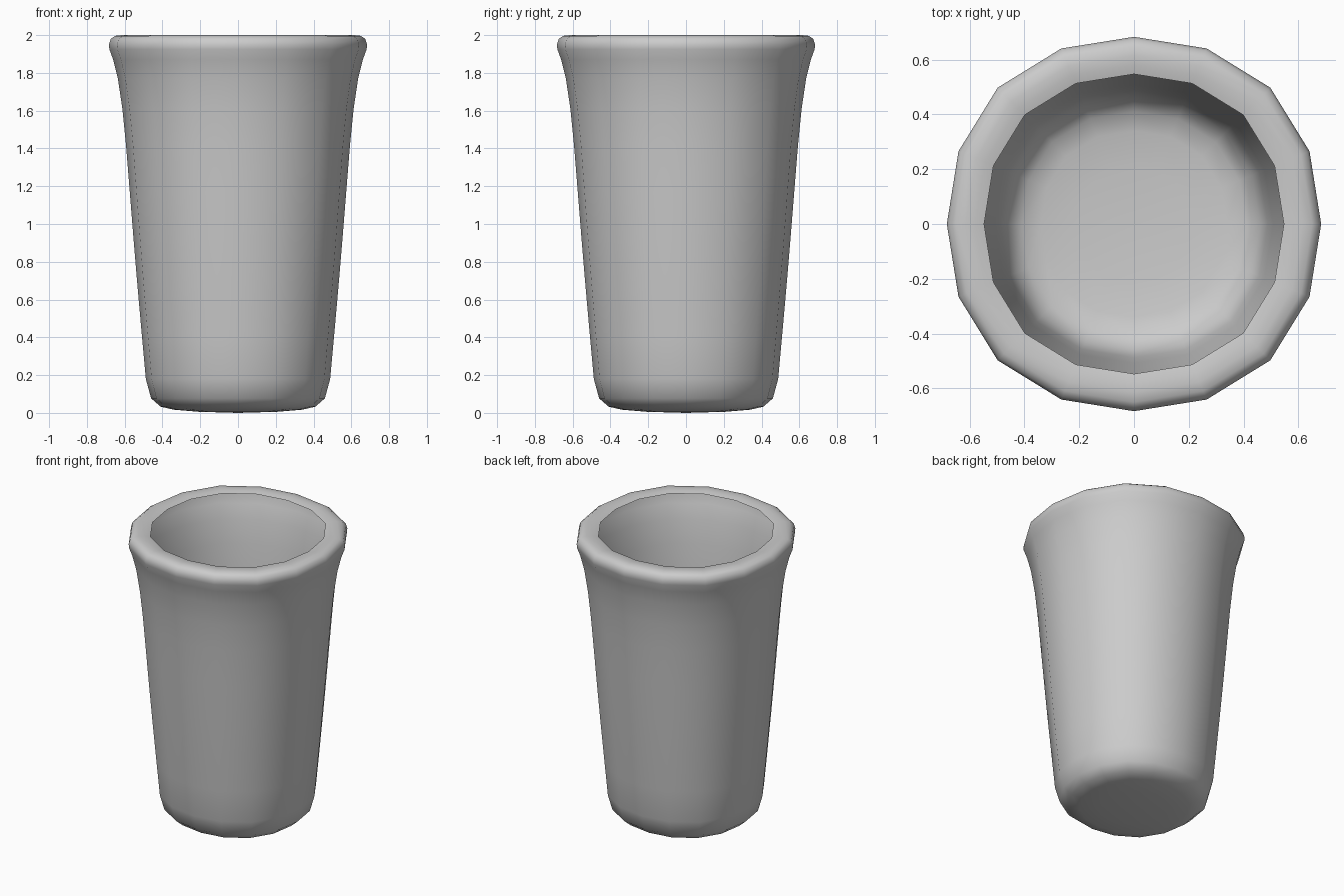
import bpy, bmesh, math

if "Cube" in bpy.data.objects:
    bpy.data.objects.remove(bpy.data.objects["Cube"])

SIDES = 16

# Half profile (radius, height): underside, thin flared wall, rolled-in rim
profile = [
    (0.00, 0.00), (0.21, 0.006), (0.34, 0.017), (0.41, 0.033), (0.46, 0.077),
    (0.488, 0.18), (0.508, 0.40), (0.532, 0.67), (0.553, 0.92), (0.573, 1.17),
    (0.593, 1.42), (0.612, 1.61), (0.636, 1.77), (0.661, 1.87), (0.681, 1.925),
    (0.683, 1.95), (0.674, 1.98), (0.650, 1.996), (0.615, 2.00), (0.580, 1.998),
    (0.547, 1.99),
]


def ring_point(r, z, i):
    # Slightly squarish round: a little wider on the diagonals
    a = 2 * math.pi * i / SIDES
    k = r * (1 + 0.03 * math.sin(2 * a) ** 2)
    return (k * math.cos(a), k * math.sin(a), z)


bm = bmesh.new()
rings = []
for r, z in profile:
    if r == 0:
        rings.append([bm.verts.new((0, 0, z))] * SIDES)
    else:
        rings.append([bm.verts.new(ring_point(r, z, i)) for i in range(SIDES)])

# Skin neighbouring rings (triangles at the pole), wound to face outward
for lo, hi in zip(rings, rings[1:]):
    for i in range(SIDES):
        j = (i + 1) % SIDES
        corners = list(dict.fromkeys([lo[i], lo[j], hi[j], hi[i]]))
        bm.faces.new(corners).smooth = True

mesh = bpy.data.meshes.new("cup")
bm.to_mesh(mesh)
bm.free()
cup = bpy.data.objects.new("cup", mesh)
bpy.context.collection.objects.link(cup)
